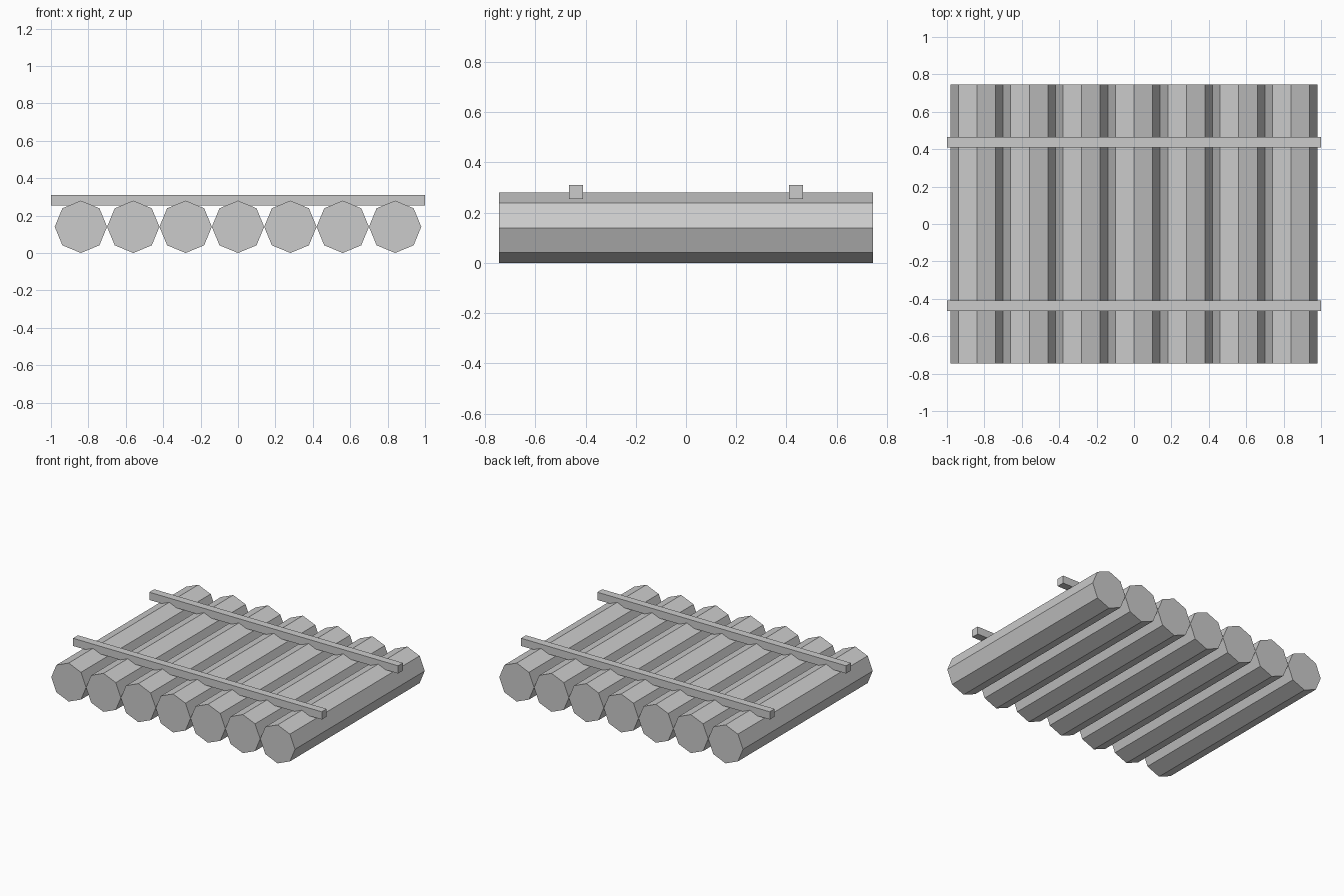
import bpy
from math import pi

# Remove the default cube
cube = bpy.data.objects.get("Cube")
if cube:
    bpy.data.objects.remove(cube, do_unlink=True)

# Single flat grey
grey = bpy.data.materials.new("light_grey")
grey.use_nodes = True
color = (0.6, 0.6, 0.6, 1)
grey.diffuse_color = color
grey.node_tree.nodes["Principled BSDF"].inputs["Base Color"].default_value = color

LOG_RADIUS = 0.14
LOG_LENGTH = 1.49
LOG_COUNT = 7
BAR_SIZE = 0.056


def finish(name):
    obj = bpy.context.object
    obj.name = name
    obj.data.materials.append(grey)
    bpy.ops.object.transform_apply(location=False, rotation=True, scale=True)


# Row of octagonal logs, each resting on a corner
for i in range(LOG_COUNT):
    x = (i - (LOG_COUNT - 1) / 2) * 2 * LOG_RADIUS
    bpy.ops.mesh.primitive_cylinder_add(
        vertices=8, radius=LOG_RADIUS, depth=LOG_LENGTH,
        location=(x, 0, LOG_RADIUS), rotation=(pi / 2, 0, 0))
    finish(f"log_{i + 1}")

# Two square crossbars let into the tops of the logs
for name, y in (("front_crossbar", -0.438), ("back_crossbar", 0.438)):
    bpy.ops.mesh.primitive_cube_add(size=1, location=(0, y, 0.283))
    bpy.context.object.scale = (2, BAR_SIZE, BAR_SIZE)
    finish(name)
